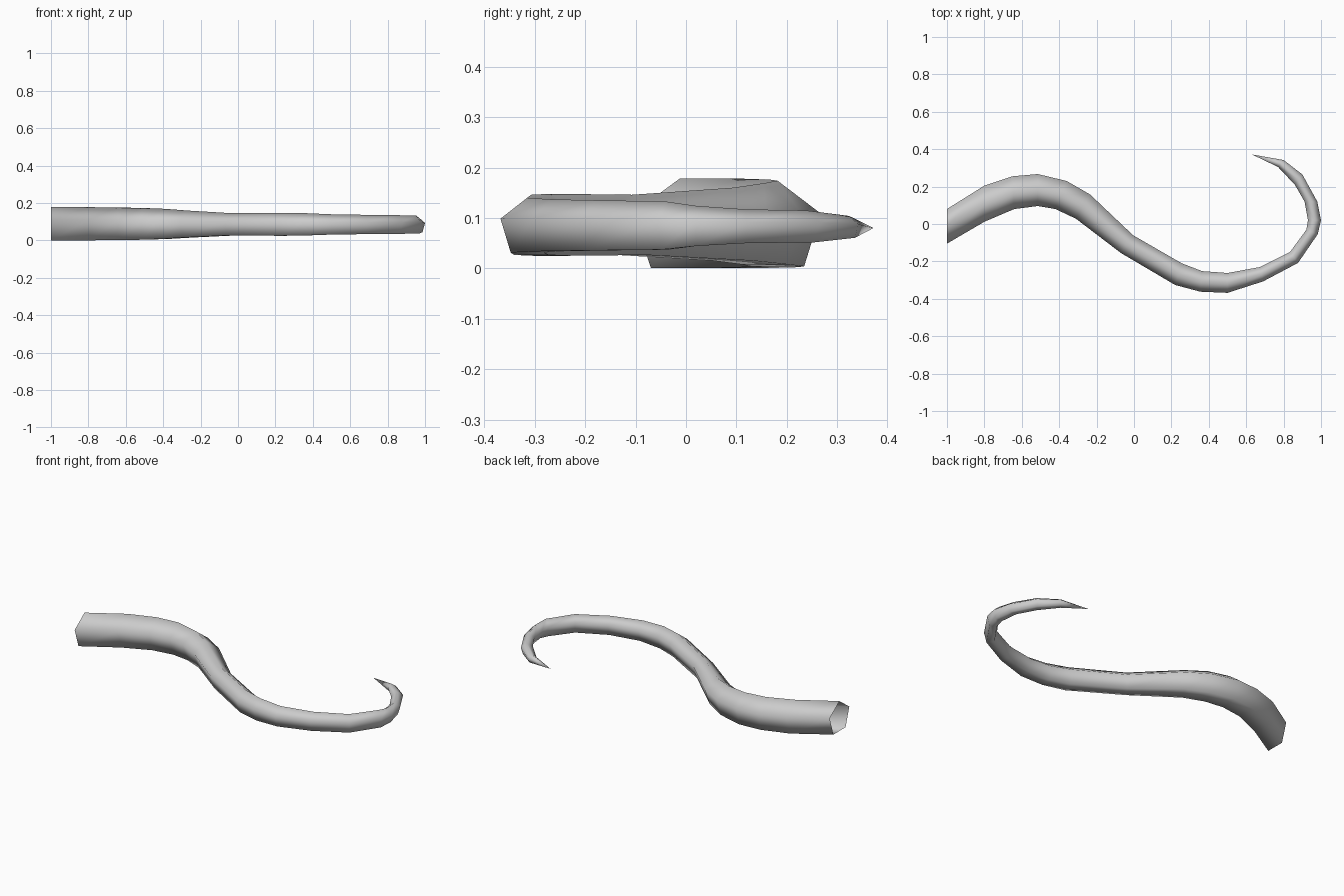
import bpy, bmesh, math
from mathutils import Vector

if "Cube" in bpy.data.objects:
    bpy.data.objects.remove(bpy.data.objects["Cube"])

SIDES, AXIS_Z = 5, 0.08
W = math.sin(math.radians(72))   # half width of a unit pentagon

# Rings along the tail: left edge (x, y), right edge (x, y), height radius
RINGS = [
    (-1.00, .080, -1.00, -.105, .098), (-.80, .205, -.80, .012, .098),
    (-.65, .255, -.64, .080, .096), (-.515, .267, -.515, .096, .094),
    (-.36, .230, -.42, .080, .089), (-.235, .158, -.31, .028, .080),
    (-.005, -.060, -.07, -.155, .066), (.255, -.210, .22, -.326, .068),
    (.364, -.252, .355, -.362, .066), (.50, -.262, .50, -.368, .060),
    (.674, -.230, .69, -.307, .057), (.834, -.150, .877, -.208, .055),
    (.922, -.030, .982, -.055, .053), (.93, .020, 1.00, .020, .044),
    (.912, .120, .98, .120, .037), (.86, .210, .90, .265, .035),
    (.77, .305, .80, .342, .024),
]
TIP = (.63, .372, AXIS_Z)

bm = bmesh.new()
# Pentagonal rings, apex upward
loops = []
for lx, ly, rx, ry, r in RINGS:
    left, right = Vector((lx, ly, 0)), Vector((rx, ry, 0))
    mid, half = (left + right) / 2, (left - right) / 2
    loop = []
    for k in range(SIDES):
        a = math.tau * k / SIDES
        p = mid + half * (math.sin(a) / W)
        p.z = AXIS_Z + r * math.cos(a)
        loop.append(bm.verts.new(p))
    loops.append(loop)
# Skin between rings; the thick end stays open
for a, b in zip(loops, loops[1:]):
    for k in range(SIDES):
        n = (k + 1) % SIDES
        bm.faces.new((a[k], a[n], b[n], b[k]))
# Pointed tip
tip = bm.verts.new(TIP)
for k in range(SIDES):
    bm.faces.new((loops[-1][k], loops[-1][(k + 1) % SIDES], tip))
bmesh.ops.recalc_face_normals(bm, faces=bm.faces)
for f in bm.faces:
    f.smooth = True

mesh = bpy.data.meshes.new("tail")
bm.to_mesh(mesh)
bm.free()
bpy.context.collection.objects.link(bpy.data.objects.new("tail", mesh))
